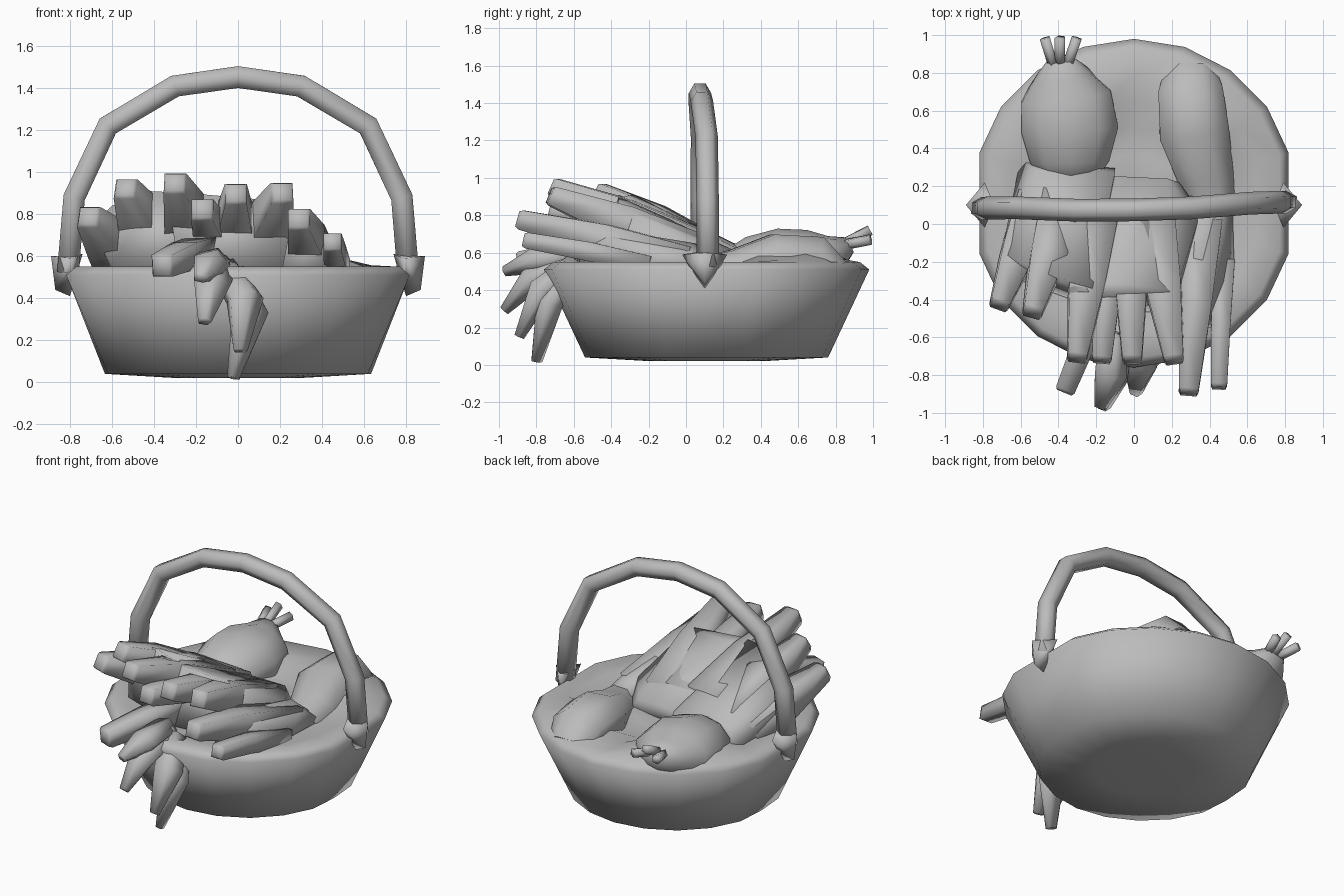
import bpy, bmesh, math
from mathutils import Vector

if "Cube" in bpy.data.objects:
    bpy.data.objects.remove(bpy.data.objects["Cube"], do_unlink=True)

grey = bpy.data.materials.new("plain grey")
grey.use_nodes = True
grey.diffuse_color = (0.5, 0.5, 0.5, 1)
grey.node_tree.nodes["Principled BSDF"].inputs["Base Color"].default_value = (0.5, 0.5, 0.5, 1)


def finish(name, bm, angle):
    bmesh.ops.recalc_face_normals(bm, faces=bm.faces)
    mesh = bpy.data.meshes.new(name)
    bm.to_mesh(mesh)
    bm.free()
    obj = bpy.data.objects.new(name, mesh)
    bpy.context.collection.objects.link(obj)
    mesh.materials.append(grey)
    bpy.ops.object.select_all(action='DESELECT')
    bpy.context.view_layer.objects.active = obj
    obj.select_set(True)
    bpy.ops.object.shade_smooth_by_angle(angle=math.radians(angle))


def skin(bm, rings):
    """Bridge neighbouring vertex rings with quads and cap the ends."""
    n = len(rings[0])
    for a, b in zip(rings, rings[1:]):
        for i in range(n):
            bm.faces.new((a[i], a[(i + 1) % n], b[(i + 1) % n], b[i]))
    bm.faces.new(rings[0])
    bm.faces.new(rings[-1])


def tube(name, points, radii, sides=6, flat=1.0, angle=95, ref=(0, 0, 1)):
    """Tapered tube along a path; flat squashes its height."""
    bm = bmesh.new()
    pts = [Vector(p) for p in points]
    rings = []
    for i, (p, r) in enumerate(zip(pts, radii)):
        d = (pts[min(i + 1, len(pts) - 1)] - pts[max(i - 1, 0)]).normalized()
        u = d.cross(Vector(ref)).normalized()
        v = u.cross(d)
        turn = [2 * math.pi * (k + 0.5) / sides for k in range(sides)]
        rings.append([bm.verts.new(p + u * r * math.cos(t) + v * r * flat * math.sin(t))
                      for t in turn])
    skin(bm, rings)
    finish(name, bm, angle)


def hull(name, points):
    bm = bmesh.new()
    for p in points:
        bm.verts.new(p)
    bmesh.ops.convex_hull(bm, input=bm.verts[:])
    finish(name, bm, 100)


def swell(x, y):
    """Soft rise of the filling around the root and the gourd."""
    root = 0.16 * math.exp(-((x + 0.35) / 0.22) ** 2 - ((y - 0.55) / 0.24) ** 2)
    gourd = 0.14 * math.exp(-((x - 0.33) / 0.18) ** 2 - ((y - 0.5) / 0.26) ** 2)
    return root + gourd


# Basket: smooth bowl whose filling swells up inside the rim
bm = bmesh.new()
rings = []
for r, z in ((0.3, 0.02), (0.65, 0.04), (0.87, 0.51), (0.82, 0.55), (0.68, 0.53),
             (0.54, 0.52), (0.4, 0.51), (0.26, 0.51), (0.12, 0.51)):
    ring = []
    limit = 0.94 if r > 0.7 else 0.975
    for i in range(20):
        t = 2 * math.pi * i / 20
        x = max(-limit, min(limit, math.cos(t))) * r
        y = 0.11 + r * math.sin(t)
        ring.append(bm.verts.new((x, y, z + (swell(x, y) if 0.51 < z < 0.55 or r < 0.3 < z * 2
                                             else 0))))
    rings.append(ring)
skin(bm, rings)
finish("basket", bm, 180)

# Handle arch
half = [(0.81, 0.52), (0.78, 0.88), (0.62, 1.22), (0.3, 1.41)]
arch = [(-x, z) for x, z in half] + [(0, 1.453)] + half[::-1]
tube("handle", [(x, 0.1 - 0.1 * max(0, z - 1.2) + 0.02 * x, z) for x, z in arch],
     [0.06] * len(arch), 6, ref=(0, 1, 0))

# Pointed handle brackets
for side, label in ((1, "left"), (-1, "right")):
    pts = [(0.89, 0.1, 0.6), (0.79, 0.22, 0.59), (0.79, -0.02, 0.59), (0.74, 0.1, 0.61),
           (0.87, 0.1, 0.44), (0.8, 0.1, 0.41), (0.8, 0.18, 0.52), (0.8, 0.02, 0.52)]
    hull(label + "_bracket", [(side * x, y, z) for x, y, z in pts])

# Webbed bodies that the fruit fingers grow from
hull("right_bunch_body", [
    (-0.6, 0.35, 0.5), (-0.52, 0.28, 0.64), (-0.1, 0.28, 0.62), (-0.6, -0.3, 0.54),
    (-0.7, -0.15, 0.74), (-0.6, -0.2, 0.84), (-0.42, -0.28, 0.91), (-0.22, -0.34, 0.9),
    (-0.2, -0.45, 0.54), (-0.1, 0.3, 0.5)])
hull("middle_bunch_body", [
    (-0.25, 0.26, 0.61), (0.18, 0.24, 0.62), (0.34, 0.02, 0.64), (-0.34, -0.36, 0.91),
    (-0.1, -0.3, 0.87), (0.22, -0.36, 0.86), (0.24, -0.45, 0.54), (-0.28, -0.5, 0.54),
    (0.3, 0.2, 0.48), (-0.25, 0.2, 0.48)])
hull("left_bunch_body", [
    (0.3, 0.15, 0.57), (0.52, 0.15, 0.52), (0.36, 0.05, 0.65), (0.46, 0.0, 0.62),
    (0.21, -0.55, 0.54), (0.42, -0.55, 0.54), (0.25, -0.5, 0.74), (0.37, -0.5, 0.74),
    (0.53, -0.2, 0.54), (0.4, 0.1, 0.45)])

# Square-ended fruit fingers: base, tip, base radius
fingers = [
    ((-0.52, 0.1, 0.53), (-0.71, -0.42, 0.785), 0.16),
    ((-0.38, 0.1, 0.58), (-0.535, -0.46, 0.92), 0.17),
    ((-0.2, 0.05, 0.61), (-0.3, -0.7, 0.945), 0.17),
    ((-0.12, -0.1, 0.66), (-0.17, -0.71, 0.82), 0.12),
    ((-0.02, 0.05, 0.6), (-0.01, -0.71, 0.895), 0.15),
    ((0.1, 0.05, 0.58), (0.21, -0.71, 0.9), 0.17),
    ((0.36, 0.0, 0.53), (0.29, -0.88, 0.775), 0.15),
    ((0.47, -0.2, 0.52), (0.45, -0.85, 0.665), 0.09),
    ((-0.15, -0.35, 0.62), (-0.36, -0.87, 0.555), 0.11),
]
for i, (base, tip, r) in enumerate(fingers):
    b, t = Vector(base), Vector(tip)
    mid = b.lerp(t, 0.5) + Vector((0, 0, 0.015))
    end = t + (t - b).normalized() * 0.02
    tip_r = min(0.074, r * 0.68)
    tube("fruit_finger_%d" % (i + 1), [b, mid, t, end],
         [r, r * 0.8, tip_r, tip_r * 0.8], 4)

# Drooping leaves over the front rim
leaves = [
    [(-0.12, -0.58, 0.58), (-0.13, -0.8, 0.56), (-0.18, -0.97, 0.5)],
    [(-0.08, -0.58, 0.55), (-0.13, -0.82, 0.46), (-0.16, -0.97, 0.29)],
    [(-0.06, -0.6, 0.54), (0.03, -0.78, 0.4), (0.01, -0.89, 0.15)],
    [(-0.02, -0.62, 0.52), (0.05, -0.73, 0.33), (-0.02, -0.8, 0.02)],
]
for i, path in enumerate(leaves):
    tube("leaf_%d" % (i + 1), path, [0.08, 0.095, 0.036], 5, 0.8)

# Round root at the back with three stalks
tube("back_root", [(-0.33, 0.2, 0.52), (-0.34, 0.33, 0.53), (-0.34, 0.5, 0.54),
                   (-0.36, 0.68, 0.55), (-0.38, 0.8, 0.6), (-0.39, 0.87, 0.64)],
     [0.12, 0.22, 0.27, 0.25, 0.14, 0.07], 10, 0.7)
for i, (x, z) in enumerate(((-0.47, 0.67), (-0.39, 0.72), (-0.3, 0.67))):
    tube("stalk_%d" % (i + 1), [(-0.39 + (x + 0.39) * 0.4, 0.83, 0.64), (x, 0.985, z)],
         [0.03, 0.03], 5)

# Blunt gourd lying at the back
tube("gourd", [(0.3, 0.78, 0.48), (0.3, 0.7, 0.56), (0.32, 0.48, 0.56),
               (0.38, 0.25, 0.5), (0.42, 0.05, 0.48)],
     [0.15, 0.185, 0.2, 0.16, 0.13], 8, 0.75, 60)
